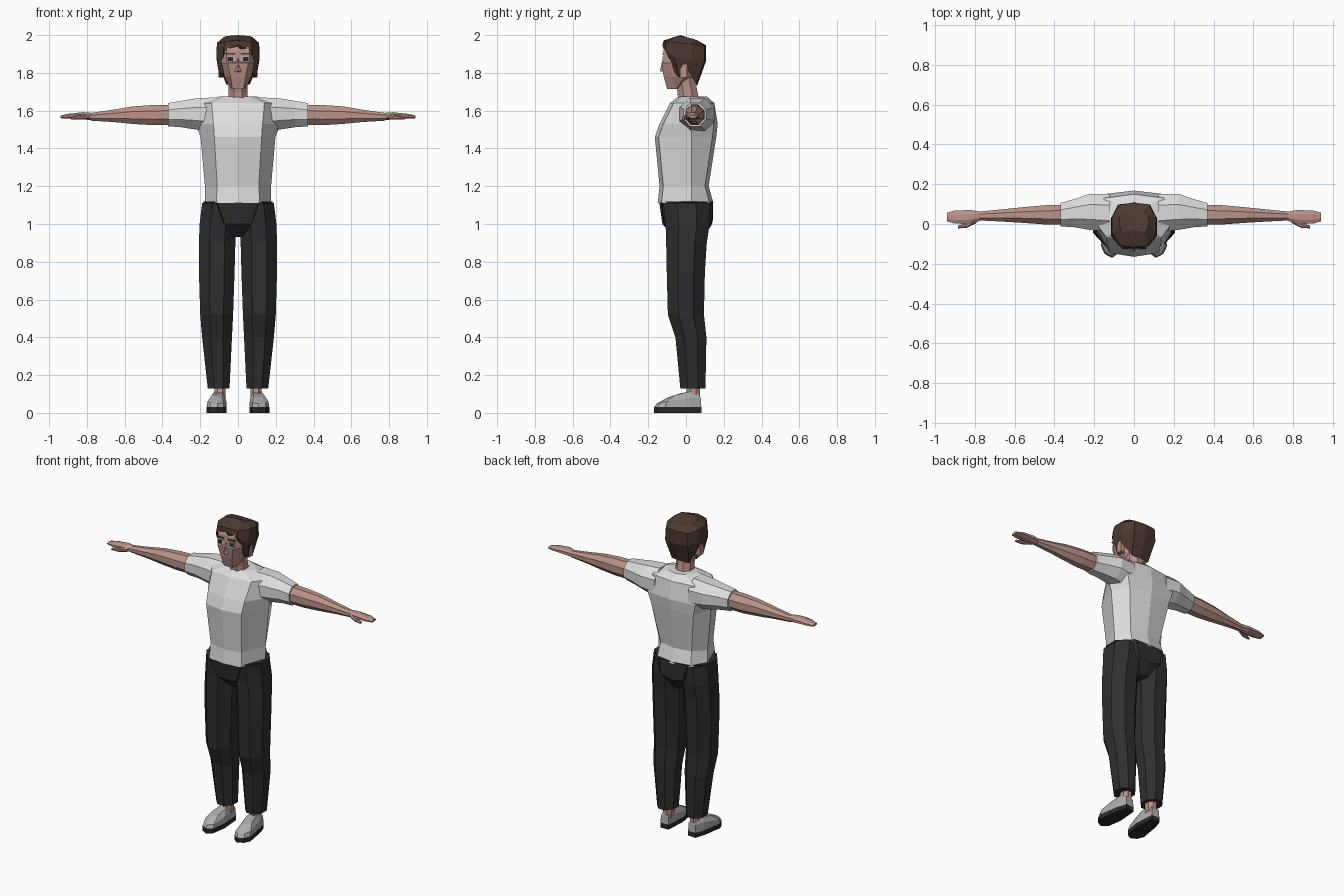
import bpy, bmesh, math
from mathutils import Vector


def material(name, r, g, b):
    m = bpy.data.materials.new(name)
    m.diffuse_color = (r, g, b, 1)
    return m


SHIRT = material("light_grey_cloth", 0.72, 0.72, 0.72)
PANTS = material("charcoal_cloth", 0.028, 0.028, 0.029)
SKIN = material("skin", 0.50, 0.29, 0.25)
HAIR = material("brown_hair", 0.075, 0.04, 0.03)
SHOE = material("grey_shoe", 0.42, 0.42, 0.42)
DARK = material("near_black", 0.022, 0.022, 0.022)
EYE = material("eye_white", 0.5, 0.48, 0.46)


def loft(name, rings, mat, side=1):
    """Skin a list of equal-length rings and cap both ends."""
    bm = bmesh.new()
    vs = [[bm.verts.new((p[0] * side, p[1], p[2])) for p in r] for r in rings]
    n = len(rings[0])
    for a, b in zip(vs, vs[1:]):
        for i in range(n):
            j = (i + 1) % n
            bm.faces.new((a[i], a[j], b[j], b[i]))
    bm.faces.new(vs[0])
    bm.faces.new(vs[-1])
    bmesh.ops.recalc_face_normals(bm, faces=bm.faces)
    me = bpy.data.meshes.new(name)
    bm.to_mesh(me)
    bm.free()
    me.materials.append(mat)
    ob = bpy.data.objects.new(name, me)
    bpy.context.collection.objects.link(ob)
    return ob


def pair(name, rings, mat):
    loft("left_" + name, rings, mat, 1)
    loft("right_" + name, rings, mat, -1)


def mirror(half):
    """Close a half ring (first and last point on the centre plane)."""
    return half + [(-x, y, z) for x, y, z in half[-2:0:-1]]


def octagon(a0, a1, b0, b1):
    """Eight-sided outline fitted to a rectangle."""
    k = 1 / math.cos(math.pi / 8)
    out = []
    for i in range(8):
        t = math.pi / 8 + i * math.pi / 4
        out.append(((a0 + a1) / 2 + (a1 - a0) / 2 * k * math.cos(t),
                    (b0 + b1) / 2 + (b1 - b0) / 2 * k * math.sin(t)))
    return out


def along_x(rows):
    return [[(x, y, z) for y, z in octagon(*r)] for x, *r in rows]


def along_z(rows):
    return [[(x, y, z) for x, y in octagon(*r)] for z, *r in rows]


def box(name, x0, x1, y0, y1, z0, z1, mat):
    ring = lambda z: [(x0, y0, z), (x1, y0, z), (x1, y1, z), (x0, y1, z)]
    pair(name, [ring(z0), ring(z1)], mat)


# Shirt body: z, front, panel half width, side half width, back half width, back
torso = [(1.11, -.15, .115, .175, .12, .145), (1.20, -.14, .11, .175, .11, .12),
         (1.46, -.165, .125, .198, .15, .16), (1.53, -.14, .13, .225, .17, .168),
         (1.64, -.085, .14, .21, .15, .15), (1.675, -.04, .06, .10, .06, .11)]
loft("shirt_body", [mirror([(0, f, z), (p, f + .02, z), (s, .03, z),
                            (b, k - .02, z), (0, k, z)])
                    for z, f, p, s, b, k in torso], SHIRT)

# Sleeves, arms and hands: x, y range, z range
pair("sleeve", along_x([(.12, -.04, .15, 1.48, 1.67), (.22, -.03, .152, 1.50, 1.665),
                        (.30, -.016, .125, 1.512, 1.652),
                        (.37, -.012, .105, 1.517, 1.64)]), SHIRT)
pair("arm", along_x([(.33, -.004, .098, 1.525, 1.632), (.45, -.002, .094, 1.523, 1.63),
                     (.56, .006, .084, 1.53, 1.622), (.66, .012, .074, 1.54, 1.605),
                     (.78, .018, .062, 1.547, 1.588)]), SKIN)
pair("hand", along_x([(.77, .018, .062, 1.55, 1.588), (.82, .0, .07, 1.553, 1.592),
                      (.90, .002, .068, 1.558, 1.583),
                      (.94, .014, .056, 1.56, 1.574)]), SKIN)
pair("thumb", along_x([(.79, .005, .03, 1.556, 1.58), (.84, -.02, .004, 1.552, 1.574),
                       (.885, -.022, -.008, 1.553, 1.566)]), SKIN)

# Trousers: pelvis wedge and two legs
loft("trouser_hips", [mirror(h) for h in (
    [(0, -.142, 1.12), (.11, -.13, 1.12), (.187, -.03, 1.12),
     (.187, .06, 1.12), (.1, .138, 1.12), (0, .142, 1.12)],
    [(0, -.125, 1.0), (.07, -.115, 1.0), (.10, -.02, 1.0),
     (.10, .06, 1.0), (.08, .142, 1.02), (0, .138, 1.0)],
    [(0, -.06, .93), (.03, -.05, .93), (.03, 0, .93),
     (.03, .05, .93), (.03, .09, .94), (0, .095, .93)])], PANTS)
pair("trouser_leg", along_z([(1.11, .0, .19, -.12, .125), (1.0, .01, .203, -.108, .125),
                             (.90, .014, .207, -.105, .11), (.75, .018, .207, -.102, .10),
                             (.52, .026, .2, -.096, .095), (.40, .032, .19, -.056, .108),
                             (.13, .045, .16, -.03, .103)]), PANTS)

# Ankles and shoes
pair("ankle", along_z([(.07, .065, .125, .0, .075), (.16, .065, .125, .005, .075)]), SKIN)
outline = [(.07, .08), (.125, .082), (.145, .02), (.166, -.11),
           (.148, -.15), (.11, -.17), (.075, -.145), (.06, -.05)]
pair("shoe_sole", [[(x, y, z) for x, y in outline] for z in (0, .03)], DARK)


def shoe_ring(scale, z_heel, slope):
    pts = [(.1 + (x - .1) * scale, .02 + (y - .02) * scale) for x, y in outline]
    return [(x, y, z_heel + slope * min(y, 0)) for x, y in pts]


pair("shoe_upper", [shoe_ring(.99, .03, 0), shoe_ring(.93, .08, .2),
                    shoe_ring(.58, .112, .3)], SHOE)

# Neck and head
loft("neck", along_z([(1.63, -.055, .055, -.04, .075),
                      (1.70, -.05, .05, -.045, .06),
                      (1.80, -.05, .05, -.065, .045)]), SKIN)
# z, front, front half width, side half width, back
head = [(1.715, -.10, .03, .037, -.05), (1.78, -.118, .04, .072, .035),
        (1.853, -.13, .055, .086, .06), (1.858, -.121, .06, .087, .06),
        (1.92, -.119, .06, .088, .07), (1.965, -.10, .05, .075, .06)]
loft("head", [mirror([(0, f, z), (w, f, z), (s, f + .045, z),
                      (s, max(b - .04, f + .047), z), (w, b, z), (0, b, z)])
              for z, f, w, s, b in head], SKIN)
loft("nose", [[(-.016, -.125, 1.805), (0, -.138, 1.81), (.016, -.125, 1.805)],
              [(-.008, -.118, 1.875), (0, -.122, 1.875), (.008, -.118, 1.875)]], SKIN)
box("ear", .075, .102, -.03, .005, 1.775, 1.845, SKIN)

# Eyes and brows as thin plates
box("eye", .018, .06, -.1235, -.118, 1.863, 1.886, EYE)
box("iris", .026, .055, -.1255, -.12, 1.864, 1.884, DARK)
box("brow", .014, .064, -.1255, -.118, 1.897, 1.905, HAIR)

# Hair cap framing the face, with sideburns and a pointed nape
loft("hair", [mirror(h) for h in (
    [(0, -.03, 2.0), (.06, -.04, 1.995), (.075, 0, 1.99),
     (.07, .04, 1.98), (.04, .06, 1.972), (0, .06, 1.972)],
    [(0, -.118, 1.972), (.07, -.108, 1.965), (.11, -.045, 1.96),
     (.112, .03, 1.953), (.075, .098, 1.945), (0, .107, 1.945)],
    [(0, -.126, 1.947), (.077, -.108, 1.918), (.115, -.06, 1.88),
     (.115, .03, 1.87), (.08, .098, 1.865), (0, .107, 1.865)],
    [(0, -.05, 1.92), (.07, -.068, 1.81), (.098, -.036, 1.775),
     (.1, -.004, 1.845), (.062, .055, 1.738), (0, .06, 1.735)])], HAIR)
